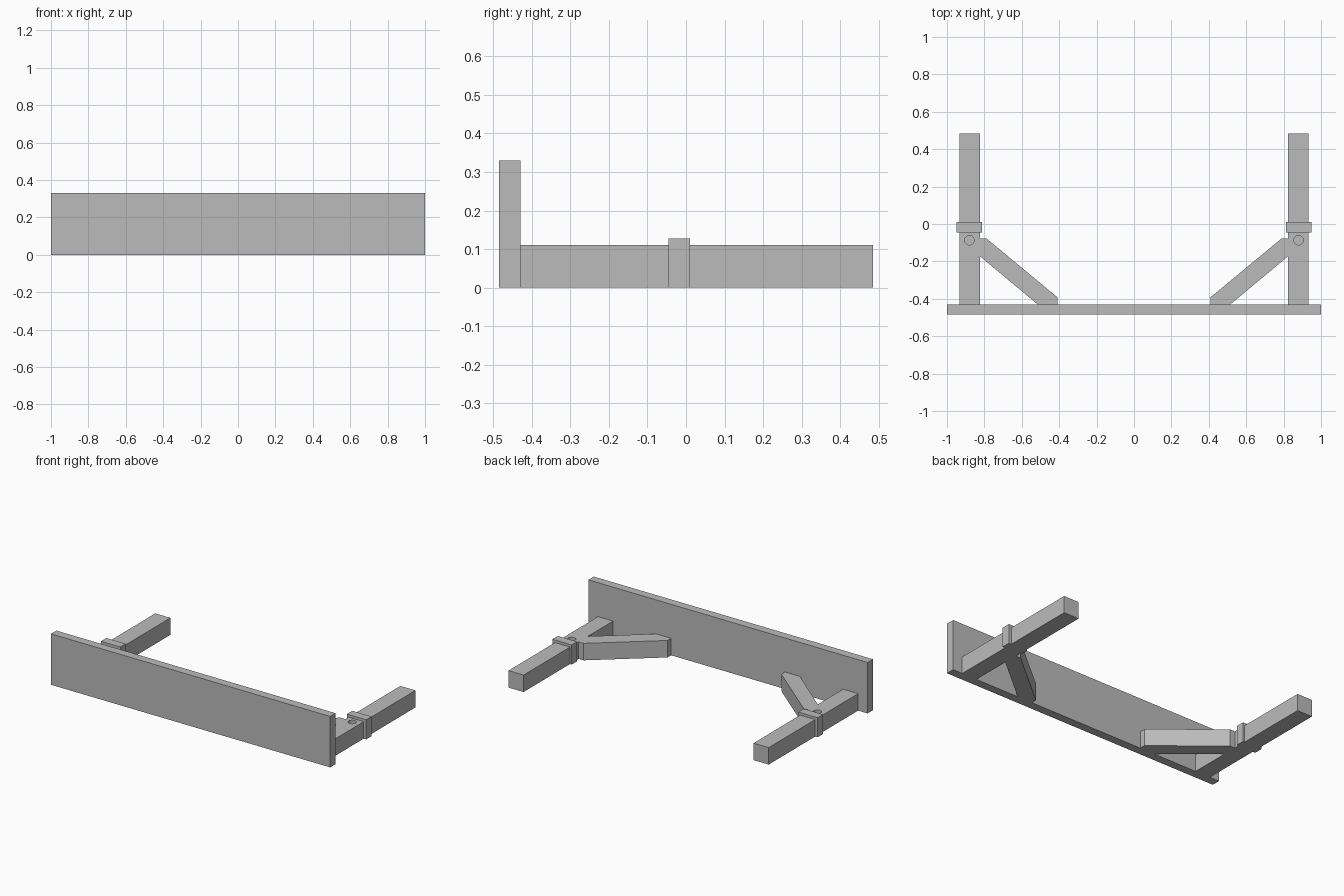
import bpy
import bmesh

if "Cube" in bpy.data.objects:
    bpy.data.objects.remove(bpy.data.objects["Cube"], do_unlink=True)

GRAY = (0.5, 0.5, 0.5, 1.0)
gray = bpy.data.materials.new("plain_gray")
gray.use_nodes = True
gray.diffuse_color = GRAY
for node in gray.node_tree.nodes:
    if node.type == "BSDF_PRINCIPLED":
        node.inputs["Base Color"].default_value = GRAY


def prism(name, outline, height, mirrored=True):
    """Extrude a plan outline upward from the ground."""
    bm = bmesh.new()
    face = bm.faces.new([bm.verts.new((x, y, 0)) for x, y in outline])
    top = bmesh.ops.extrude_face_region(bm, geom=[face])["geom"]
    verts = [v for v in top if isinstance(v, bmesh.types.BMVert)]
    bmesh.ops.translate(bm, verts=verts, vec=(0, 0, height))
    bmesh.ops.recalc_face_normals(bm, faces=bm.faces)
    mesh = bpy.data.meshes.new(name)
    bm.to_mesh(mesh)
    bm.free()
    mesh.materials.append(gray)
    obj = bpy.data.objects.new(name, mesh)
    bpy.context.collection.objects.link(obj)
    if mirrored:
        obj.modifiers.new("both_sides", "MIRROR")
    return obj


def rect(x0, x1, y0, y1):
    return [(x0, y0), (x1, y0), (x1, y1), (x0, y1)]


ARM_HEIGHT = 0.11

# Wide front board
prism("front_board", rect(-1, 1, -0.485, -0.43), 0.33, mirrored=False)

# Pin hole cutter
bpy.ops.mesh.primitive_cylinder_add(vertices=32, radius=0.025, depth=0.1,
                                    location=(0.88, -0.087, ARM_HEIGHT))
cutter = bpy.context.object
cutter.name = "pin_hole_cutter"
cutter.data.materials.append(gray)
cutter.hide_render = True
cutter.hide_set(True)
cutter.display_type = "WIRE"

# Arms running back from the board, each with a blind pin hole
arm = prism("arms", rect(0.824, 0.932, -0.43, 0.485), ARM_HEIGHT, mirrored=False)
hole = arm.modifiers.new("pin_hole", "BOOLEAN")
hole.operation = "DIFFERENCE"
hole.solver = "EXACT"
hole.object = cutter
arm.modifiers.new("both_sides", "MIRROR")

# Raised collars around the arms
prism("arm_collars", rect(0.812, 0.95, -0.045, 0.01), 0.127)

# Diagonal braces between arm and board
prism("diagonal_braces", [(0.824, -0.078), (0.788, -0.078), (0.408, -0.393),
                          (0.408, -0.43), (0.515, -0.43), (0.824, -0.172)],
      ARM_HEIGHT)
